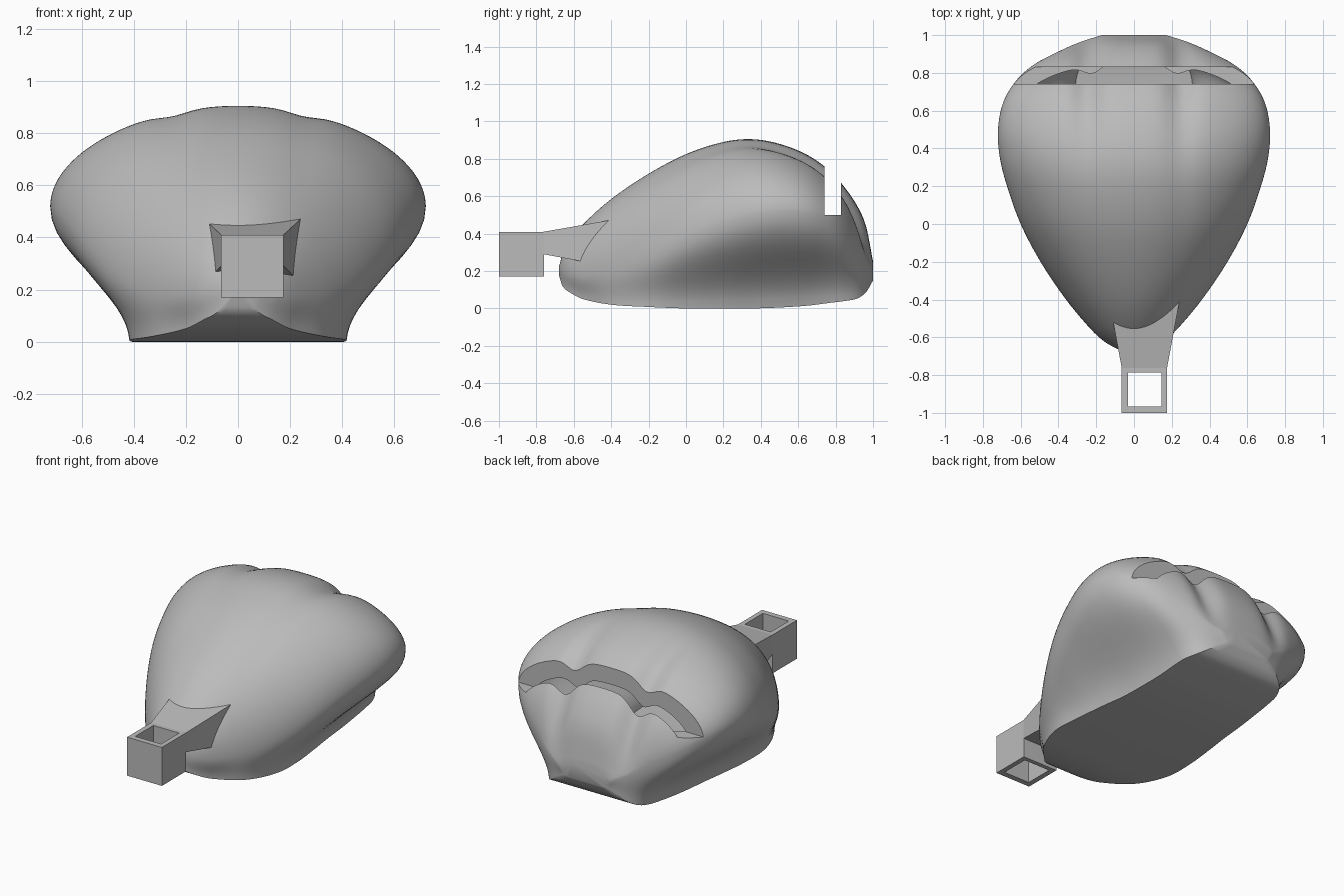
import bpy, bmesh, math
from mathutils import Vector

cube = bpy.data.objects.get("Cube")
if cube:
    bpy.data.objects.remove(cube)

# One plain grey material
grey = bpy.data.materials.new("plain_grey")
grey.use_nodes = True
colour = (0.5, 0.5, 0.5, 1)
grey.diffuse_color = colour
grey.node_tree.nodes["Principled BSDF"].inputs["Base Color"].default_value = colour


def make_object(name, bm):
    bmesh.ops.recalc_face_normals(bm, faces=bm.faces)
    mesh = bpy.data.meshes.new(name)
    bm.to_mesh(mesh)
    bm.free()
    mesh.materials.append(grey)
    obj = bpy.data.objects.new(name, mesh)
    bpy.context.collection.objects.link(obj)
    return obj


def select_only(obj):
    bpy.ops.object.select_all(action='DESELECT')
    bpy.context.view_layer.objects.active = obj
    obj.select_set(True)


def cut(obj, cutter):
    """Subtract the cutter from the object, then remove the cutter."""
    mod = obj.modifiers.new("cut", 'BOOLEAN')
    mod.operation = 'DIFFERENCE'
    mod.solver = 'EXACT'
    mod.object = cutter
    select_only(obj)
    bpy.ops.object.modifier_apply(modifier=mod.name)
    bpy.data.objects.remove(cutter)


def loft(name, rings):
    """Skin closed rings of points and cap both ends."""
    bm = bmesh.new()
    loops = [[bm.verts.new(p) for p in ring] for ring in rings]
    for a, b in zip(loops, loops[1:]):
        for i in range(len(a)):
            j = (i + 1) % len(a)
            bm.faces.new((a[i], a[j], b[j], b[i]))
    bm.faces.new(loops[0])
    bm.faces.new(loops[-1])
    return make_object(name, bm)


def rect(x0, x1, y, z0, z1):
    return [(x0, y, z0), (x1, y, z0), (x1, y, z1), (x0, y, z1)]


def box(name, x0, x1, y0, y1, z0, z1):
    return loft(name, [rect(x0, x1, y, z0, z1) for y in (y0, y1)])


# Shell stations: y, half width, height of widest point, top, bottom, sole half width
STATIONS = [
    (-.68, .03, .20, .22, .18, .02),
    (-.66, .09, .20, .29, .12, .07),
    (-.62, .16, .19, .36, .085, .13),
    (-.55, .235, .18, .45, .05, .20),
    (-.4, .36, .2, .585, .02, .33),
    (-.2, .495, .28, .72, .008, .41),
    (0, .60, .38, .825, 0, .41),
    (.2, .672, .46, .89, 0, .39),
    (.35, .71, .5, .905, 0, .37),
    (.5, .72, .52, .88, .005, .36),
    (.65, .69, .51, .82, .015, .35),
    (.77, .615, .47, .735, .03, .345),
    (.85, .52, .41, .645, .04, .335),
    (.92, .385, .33, .54, .055, .30),
    (.965, .28, .26, .43, .09, .24),
    (1, .17, .2, .25, .15, .14),
]


def smooth_stations(steps=5):
    """Refine the stations with a cubic through them."""
    last = len(STATIONS) - 1
    for i in range(last):
        p = [STATIONS[min(max(i + k, 0), last)] for k in (-1, 0, 1, 2)]
        h = p[2][0] - p[1][0]
        for n in range(steps):
            t = n / steps
            row = []
            for c in range(6):
                m0 = (p[2][c] - p[0][c]) / (p[2][0] - p[0][0]) * h
                m1 = (p[3][c] - p[1][c]) / (p[3][0] - p[1][0]) * h
                a, b = p[1][c], p[2][c]
                row.append(a + m0 * t + (3 * (b - a) - 2 * m0 - m1) * t * t
                           + (2 * (a - b) + m0 + m1) * t ** 3)
            yield row
    yield STATIONS[last]


def shell_ring(y, w, zw, top, low, sole):
    """Flat sole, overhanging flank, and a domed top with two grooves."""
    half = [Vector((sole * k / 4, y, low)) for k in range(4)]
    start, end = Vector((sole, y, low)), Vector((w, y, zw))
    h1 = Vector((sole + .1 * (w - sole), y, low + .4 * (zw - low)))
    h2 = Vector((w, y, zw - .4 * (zw - low)))
    for k in range(12):
        t = k / 12
        u = 1 - t
        half.append(start * u ** 3 + h1 * 3 * u * u * t + h2 * 3 * u * t * t + end * t ** 3)
    back = min(max((y - .1) / .6, 0), 1)
    depth = (.012 + .04 * back * back) * min(1, (top - zw) / .2) * min(max(y + .5, 0), 1)
    lean = min(max((y - .6) / .3, 0), 1)
    for k in range(33):
        a = math.pi / 2 * k / 32
        x = w * math.cos(a)
        dent = depth * math.exp(-((x - .25) / .075) ** 2) * math.sin(a)
        half.append(Vector((x, y - .7 * lean * dent, zw + (top - zw) * math.sin(a) - dent)))
    return half + [Vector((-p.x, p.y, p.z)) for p in half[-2:0:-1]]


# Hollow lobed shell with a slot across the back
rings = [shell_ring(*row) for row in smooth_stations()]
shell = loft("lobed_shell", rings)
middle = Vector((0, .16, .45))
shrink = Vector((.9, .91, .8))
cavity = loft("cavity_cutter", [[middle + (p - middle) * shrink for p in r] for r in rings])
cut(shell, cavity)
cut(shell, box("slot_cutter", -1, 1, .74, .83, .5, 1.2))
select_only(shell)
bpy.ops.object.shade_smooth_by_angle(angle=math.radians(35))

# Square loop with a vertical opening
loop = box("square_loop", -.065, .175, -1, -.76, .17, .41)
cut(loop, box("loop_cutter", -.033, .145, -.965, -.787, 0, .6))

# Flared arm joining the loop to the shell
loft("flared_arm", [rect(-.065, .175, -.762, .29, .41),
                    rect(-.14, .25, -.36, .215, .48)])
